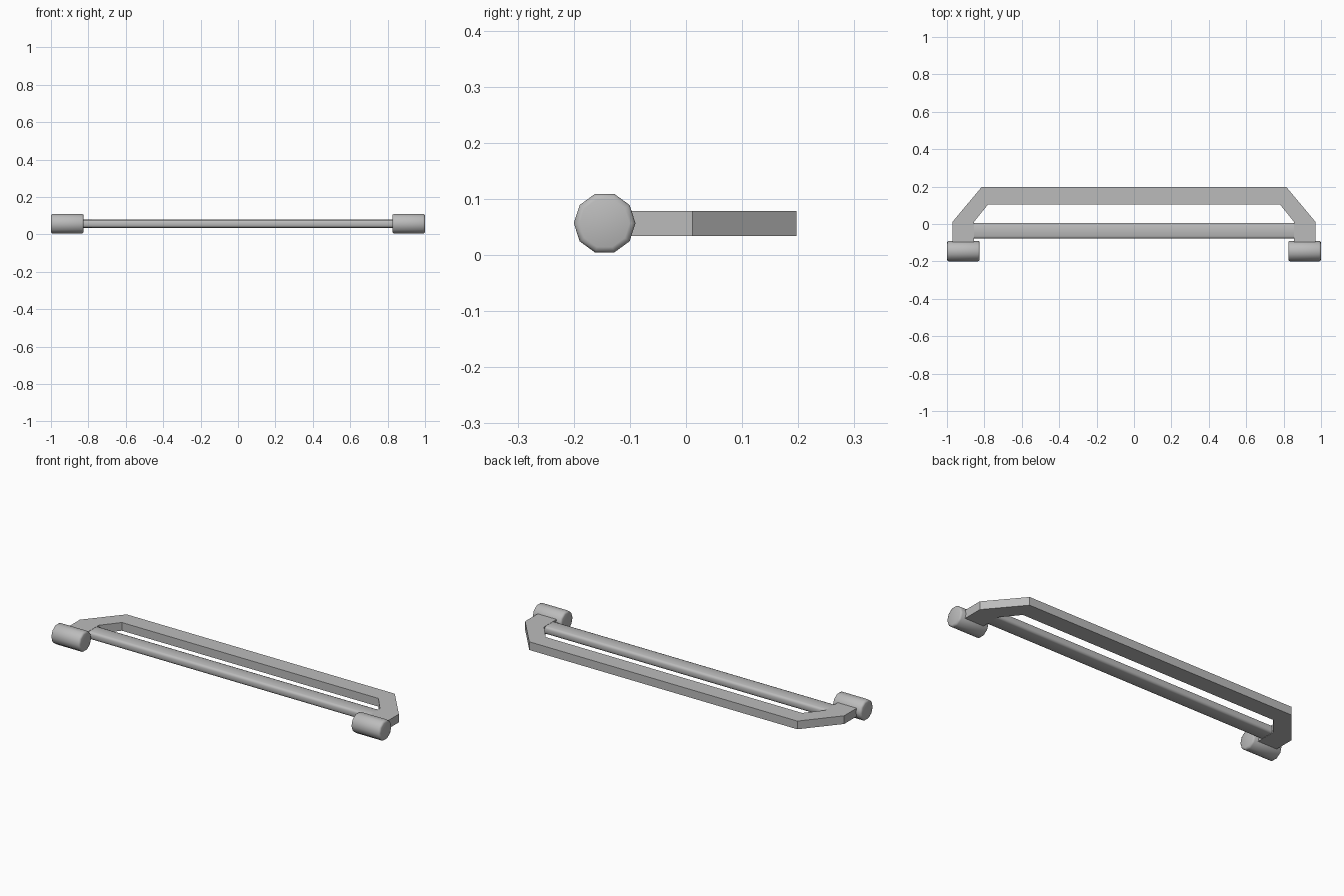
import bpy, bmesh, math
from mathutils import Matrix

cube = bpy.data.objects.get("Cube")
if cube:
    bpy.data.objects.remove(cube, do_unlink=True)

MID_Z = 0.057

steel = bpy.data.materials.new("light_grey")
steel.use_nodes = True
steel.diffuse_color = (0.5, 0.5, 0.5, 1)
steel.node_tree.nodes["Principled BSDF"].inputs["Base Color"].default_value = (0.5, 0.5, 0.5, 1)


def finish(name, bm, smooth=None):
    bmesh.ops.recalc_face_normals(bm, faces=bm.faces)
    mesh = bpy.data.meshes.new(name)
    bm.to_mesh(mesh)
    bm.free()
    mesh.materials.append(steel)
    obj = bpy.data.objects.new(name, mesh)
    bpy.context.collection.objects.link(obj)
    if smooth:
        bpy.ops.object.select_all(action='DESELECT')
        obj.select_set(True)
        bpy.context.view_layer.objects.active = obj
        bpy.ops.object.shade_smooth_by_angle(angle=math.radians(smooth))
    return obj


# Bracket frame: half outlines mirrored into a bent strip, then extruded upward
outer = [(0.97, -0.11), (0.97, 0.012), (0.815, 0.197)]
inner = [(0.855, -0.11), (0.855, 0.012), (0.78, 0.105)]
bm = bmesh.new()
rows = []
for half in (outer, inner):
    path = half + [(-x, y) for x, y in reversed(half)]
    rows.append([bm.verts.new((x, y, 0.034)) for x, y in path])
for i in range(len(rows[0]) - 1):
    bm.faces.new((rows[0][i], rows[0][i + 1], rows[1][i + 1], rows[1][i]))
ext = bmesh.ops.extrude_face_region(bm, geom=bm.faces[:])
bmesh.ops.translate(bm, vec=(0, 0, 0.045),
                    verts=[v for v in ext["geom"] if isinstance(v, bmesh.types.BMVert)])
finish("bracket_frame", bm)

# Cross rail: flattened bar with softened long edges
bm = bmesh.new()
bmesh.ops.create_cube(bm, size=1, matrix=Matrix.Translation((0, -0.036, MID_Z))
                      @ Matrix.Diagonal((1.72, 0.084, 0.042, 1)))
long_edges = [e for e in bm.edges if abs(e.verts[0].co.x - e.verts[1].co.x) > 1]
bmesh.ops.bevel(bm, geom=long_edges, offset=0.012, segments=2, profile=0.5, affect='EDGES')
finish("cross_rail", bm, 60)

# End rollers: ten-sided drums with softened rims
for side, label in ((1, "left"), (-1, "right")):
    bm = bmesh.new()
    bmesh.ops.create_cone(bm, cap_ends=True, segments=10, radius1=0.055, radius2=0.055,
                          depth=0.175,
                          matrix=Matrix.Translation((side * 0.9125, -0.145, MID_Z))
                          @ Matrix.Rotation(math.pi / 2, 4, 'Y')
                          @ Matrix.Rotation(math.pi, 4, 'Z'))
    rims = [e for e in bm.edges if abs(e.verts[0].co.x - e.verts[1].co.x) < 0.01]
    bmesh.ops.bevel(bm, geom=rims, offset=0.01, segments=2, profile=0.5, affect='EDGES')
    finish(label + "_roller", bm, 50)
